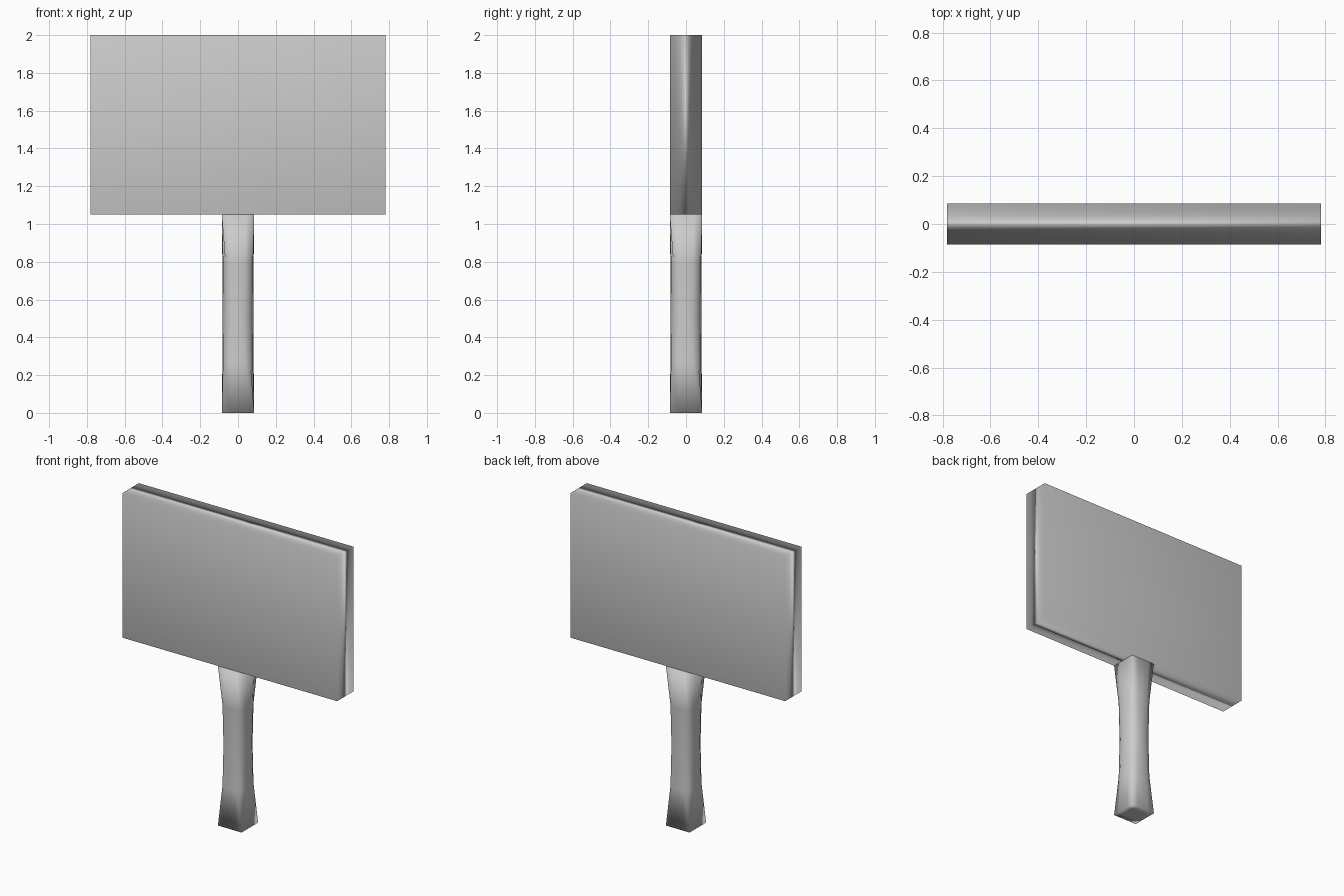
import bpy, bmesh
from mathutils import Vector

if "Cube" in bpy.data.objects:
    bpy.data.objects.remove(bpy.data.objects["Cube"])

HALF_DEPTH = 0.086


def box(name, half_x, z0, z1):
    """Smooth-shaded box with its depth centred on y = 0."""
    bm = bmesh.new()
    bmesh.ops.create_cube(bm, size=2)
    bmesh.ops.scale(bm, vec=Vector((half_x, HALF_DEPTH, (z1 - z0) / 2)), verts=bm.verts)
    bmesh.ops.translate(bm, vec=Vector((0, 0, (z0 + z1) / 2)), verts=bm.verts)
    for f in bm.faces:
        f.smooth = True
    mesh = bpy.data.meshes.new(name)
    bm.to_mesh(mesh)
    bm.free()
    obj = bpy.data.objects.new(name, mesh)
    bpy.context.collection.objects.link(obj)
    return obj


# Sign board: softly shaded slab with square outline
board = box("sign_board", 0.782, 1.05, 2.0)
weighted = board.modifiers.new("soft_shading", 'WEIGHTED_NORMAL')
weighted.mode = 'FACE_AREA'

# Post: square creased ends, rounded and pinched in the middle by subdivision
post = box("post", HALF_DEPTH, 0.0, 1.05)
bm = bmesh.new()
bm.from_mesh(post.data)
edge_crease = bm.edges.layers.float.new("crease_edge")
vert_crease = bm.verts.layers.float.new("crease_vert")
for v in bm.verts:
    v[vert_crease] = 1.0
for e in bm.edges:
    if abs(e.verts[0].co.z - e.verts[1].co.z) < 0.01:
        e[edge_crease] = 1.0
bm.to_mesh(post.data)
bm.free()
sub = post.modifiers.new("rounding", 'SUBSURF')
sub.levels = sub.render_levels = 2
